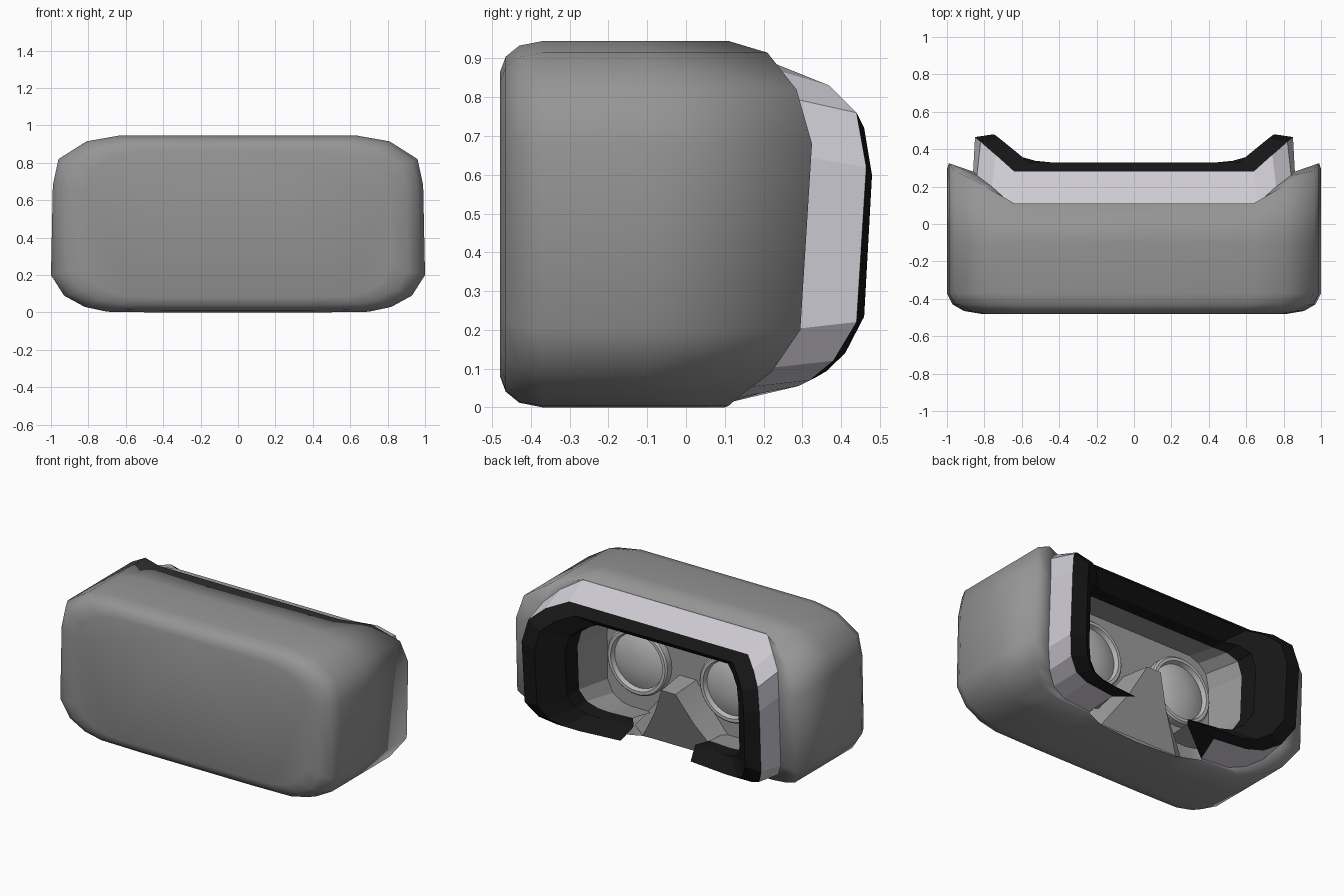
import bpy, bmesh, math

if "Cube" in bpy.data.objects:
    bpy.data.objects.remove(bpy.data.objects["Cube"])

def material(name, c):
    m = bpy.data.materials.new(name)
    m.diffuse_color = (*c, 1)
    m.use_nodes = True
    m.node_tree.nodes["Principled BSDF"].inputs["Base Color"].default_value = m.diffuse_color
    return m

SHELL = material("dark_grey_shell", (0.30, 0.30, 0.30))
INNER = material("mid_grey_inner", (0.33, 0.33, 0.33))
LENS = material("lens_grey", (0.5, 0.5, 0.5))
WHITE = material("pale_plastic", (0.62, 0.60, 0.66))
BLACK = material("black_foam", (0.008, 0.008, 0.008))

def build(name, rows, closed=False, caps=(), mat=None, smooth=None, extra=()):
    """Skin a stack of equal-length point rows; caps are extra point loops."""
    bm = bmesh.new()
    for block, loop in [(rows, closed)] + [(e, False) for e in extra]:
        grid = [[bm.verts.new(p) for p in r] for r in block]
        n = len(block[0])
        for a, b in zip(grid, grid[1:]):
            for i in range(n if loop else n - 1):
                j = (i + 1) % n
                bm.faces.new((a[i], a[j], b[j], b[i]))
    for c in caps:
        bm.faces.new([bm.verts.new(p) for p in c])
    bmesh.ops.remove_doubles(bm, verts=bm.verts, dist=0.0005)
    bmesh.ops.recalc_face_normals(bm, faces=bm.faces)
    me = bpy.data.meshes.new(name)
    bm.to_mesh(me)
    bm.free()
    ob = bpy.data.objects.new(name, me)
    bpy.context.collection.objects.link(ob)
    if mat:
        me.materials.append(mat)
    if smooth:
        bpy.ops.object.select_all(action='DESELECT')
        ob.select_set(True)
        bpy.context.view_layer.objects.active = ob
        bpy.ops.object.shade_smooth_by_angle(angle=math.radians(smooth))
    return ob

def mirror(half, closed=False):
    """Half outline (x, z, y) from top centre to bottom -> full (x, y, z) row."""
    left = [(-x, y, z) for x, z, y in half[:0:-1]]
    if closed:
        left = left[1:]
    return left + [(x, y, z) for x, z, y in half]

def rescale(half, sx, sz, fy, sz_low=None):
    """Shrink an outline about its middle (sz_low for the lower half) and remap y."""
    low = sz if sz_low is None else sz_low
    return [(x * sx, 0.46 + (z - 0.46) * (sz if z > .46 else low), fy(y)) for x, z, y in half]

# Half outlines: shell rim, start of pale band, end of pale band
RIM = [(0, .945, .11), (.64, .945, .11), (.81, .915, .21), (.96, .82, .285),
       (.99, .68, .325), (1, .2, .295), (.93, .09, .22), (.82, .03, .14),
       (.70, .004, .11), (.42, 0, .10), (.28, 0, .04), (0, 0, .02)]
BAND_A = [(0, .935, .11), (.66, .935, .11), (.76, .88, .2), (.84, .80, .26),
          (.86, .65, .28), (.86, .2, .26), (.80, .1, .2), (.72, .05, .14),
          (.62, .02, .11), (.42, .01, .10)]
BAND_B = [(0, .865, .28), (.64, .865, .28), (.74, .83, .37), (.82, .76, .44),
          (.85, .62, .465), (.845, .22, .44), (.79, .12, .38), (.70, .07, .32),
          (.60, .055, .29), (.38, .055, .26)]

# Outer shell: rounded front, and a lip at the back that turns in to the band
front = [(-.48, .82, .83), (-.465, .91, .915), (-.43, .97, .975)]
rows = [[(x * sx, y, .4725 + (z - .4725) * sz) for x, _, z in mirror(RIM, True)]
        for y, sx, sz in front]
for y in (-.37, -.10):
    rows.append(mirror([(x, z, y) for x, z, _ in RIM], True))
rows.append(mirror(RIM, True))
build("outer_shell", rows, True, caps=[rows[0]], mat=SHELL, smooth=180,
      extra=[[mirror(RIM[:10]), mirror(BAND_A)]])

# Pale band
build("face_band", [mirror(BAND_A), mirror(BAND_B)], mat=WHITE)

# Black foam cushion, open at the nose, its lower ends reaching further in
foam_back = rescale(BAND_B, .88, .87, lambda y: .33 + (y - .28) * .81, .94)
foam_in = rescale(BAND_B, .73, .70, lambda y: .24 + (y - .28) * .6, .76)
foam_deep = rescale(BAND_B, .72, .68, lambda y: .16 + (y - .28) * .4, .74)
foam_back[-1] = (.25, .08, .31)
foam_in[-1] = (.22, .145, .22)
foam_rows = [mirror(h) for h in (BAND_B, foam_back, foam_in, foam_deep)]
ends = [[r[i] for r in [mirror(BAND_A)] + foam_rows] for i in (0, -1)]
build("foam_cushion", foam_rows, caps=ends, mat=BLACK)

# Inner funnel and lens panel
panel = rescale(BAND_B, .68, .72, lambda y: -.02, .80)
build("inner_funnel", [mirror(foam_deep), mirror(panel)], caps=[mirror(panel)], mat=INNER)

# Nose piece: arch growing out of the panel, sloping to the shell's lower edge
def arch(pts):
    return [(-x, y, z) for x, y, z in pts] + [(x, y, z) for x, y, z in reversed(pts)]

nose_root = arch([(.38, -.02, .02), (.19, -.02, .25), (.06, -.02, .43)])
nose_tip = arch([(.28, .04, .002), (.14, .12, .22), (.05, .18, .41)])
build("nose_piece", [nose_root, nose_tip], caps=[nose_tip], mat=INNER, smooth=60)

# Lenses and their rims, turned about the y axis
def lathe(name, profile, cx, cz, seg=32):
    rows = [[(cx + r * math.cos(2 * math.pi * k / seg), y,
              cz + r * math.sin(2 * math.pi * k / seg)) for k in range(seg)]
            for r, y in profile]
    return build(name, rows, True, caps=[rows[-1]] if profile[-1][0] < .1 else (),
                 mat=LENS, smooth=40)

for side, cx in (("left", -.33), ("right", .33)):
    lathe(side + "_lens_rim", [(.215, -.02), (.215, .025), (.205, .035), (.185, .035), (.175, .005)], cx, .46)
    lathe(side + "_lens", [(.178, .005), (.14, .02), (.09, .032), (.04, .038)], cx, .46)
